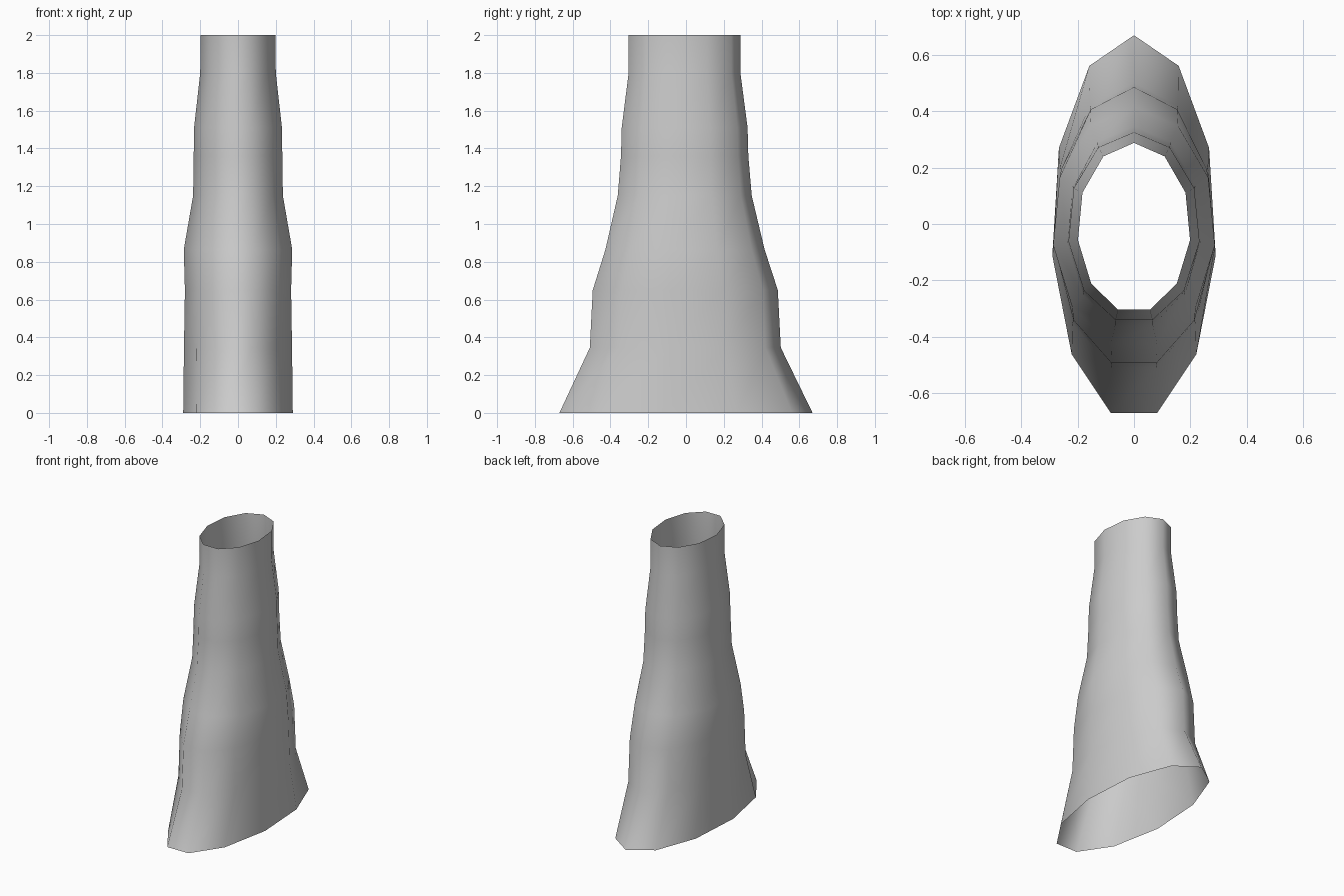
import bpy, bmesh
from math import sin, cos, pi

if "Cube" in bpy.data.objects:
    bpy.data.objects.remove(bpy.data.objects["Cube"])

SIDES = 11
CENTRE_Y = -0.014
# height, x radius, y radius of each elliptical ring
RINGS = [(0, .293, .684), (.345, .289, .516), (.65, .284, .500),
         (.865, .290, .430), (1.15, .240, .362), (1.36, .237, .344),
         (1.51, .235, .340), (1.80, .202, .302), (2.0, .201, .302)]

# Open flared sleeve lofted through the rings
bm = bmesh.new()
loops = []
for z, rx, ry in RINGS:
    loops.append([bm.verts.new((rx * sin(2 * pi * k / SIDES),
                                CENTRE_Y + ry * cos(2 * pi * k / SIDES), z))
                  for k in range(SIDES)])
for low, high in zip(loops, loops[1:]):
    for k in range(SIDES):
        n = (k + 1) % SIDES
        face = bm.faces.new((low[n], low[k], high[k], high[n]))
        face.smooth = True

mesh = bpy.data.meshes.new("flared_sleeve")
bm.to_mesh(mesh)
bm.free()
sleeve = bpy.data.objects.new("flared_sleeve", mesh)
bpy.context.collection.objects.link(sleeve)
